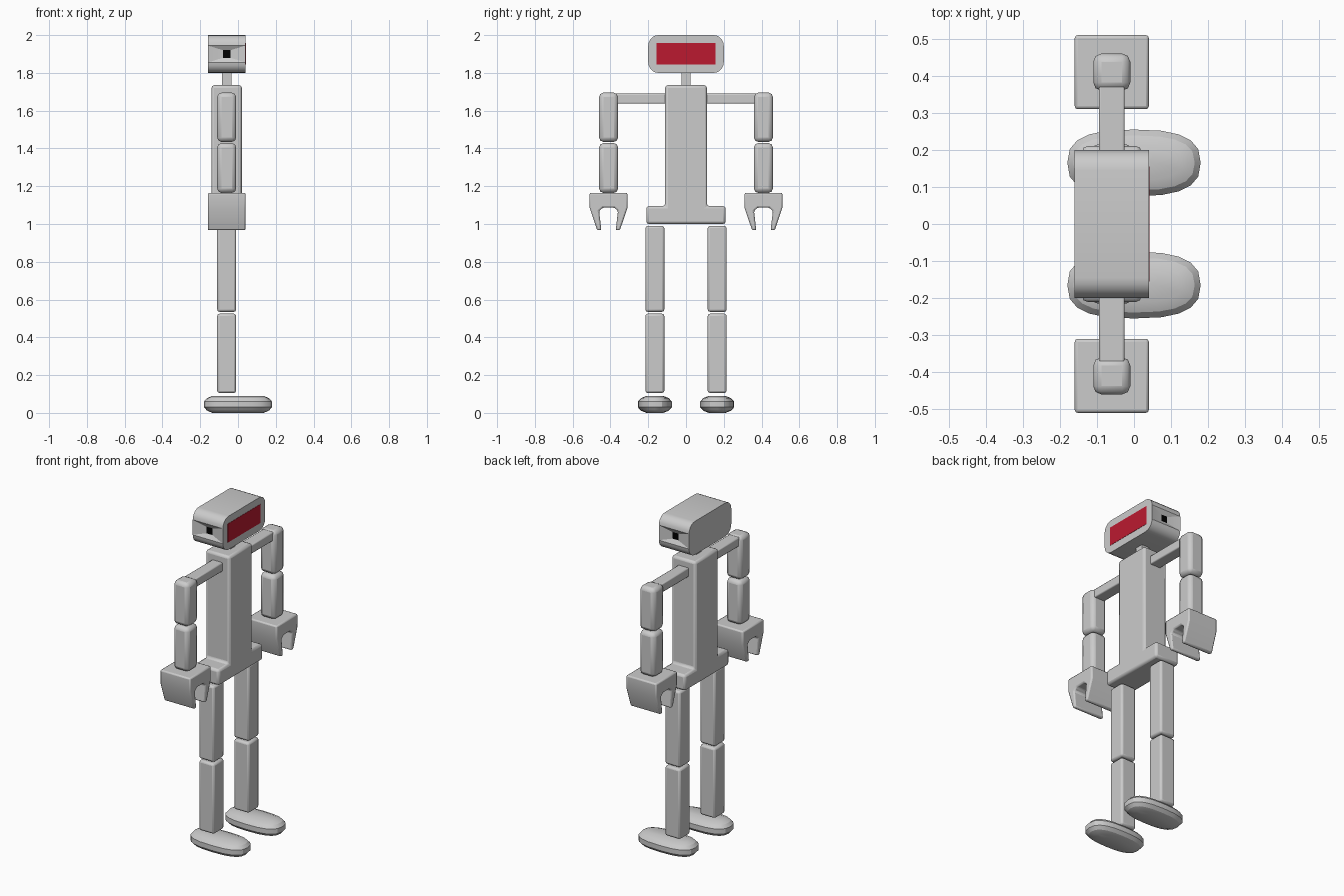
import bpy, bmesh, math
from mathutils import Vector

if "Cube" in bpy.data.objects:
    bpy.data.objects.remove(bpy.data.objects["Cube"])

CX = -0.06  # body centre line in x


def material(name, rgb):
    m = bpy.data.materials.new(name)
    m.diffuse_color = (*rgb, 1)
    m.use_nodes = True
    m.node_tree.nodes["Principled BSDF"].inputs["Base Color"].default_value = m.diffuse_color
    return m


def finish(name, bm, bevel=0, segments=2):
    bmesh.ops.recalc_face_normals(bm, faces=bm.faces)
    me = bpy.data.meshes.new(name)
    bm.to_mesh(me)
    bm.free()
    ob = bpy.data.objects.new(name, me)
    bpy.context.collection.objects.link(ob)
    if bevel:
        mod = ob.modifiers.new("bevel", 'BEVEL')
        mod.width, mod.segments = bevel, segments
        mod.limit_method = 'ANGLE'
    bpy.ops.object.select_all(action='DESELECT')
    ob.select_set(True)
    bpy.context.view_layer.objects.active = ob
    bpy.ops.object.shade_smooth_by_angle(angle=math.radians(25))
    return ob


def box(name, lo, hi, bevel=0, segments=2):
    bm = bmesh.new()
    bmesh.ops.create_cube(bm, size=1)
    lo, hi = Vector(lo), Vector(hi)
    for v in bm.verts:
        v.co = (lo + hi) / 2 + v.co * (hi - lo)
    return finish(name, bm, bevel, segments)


def extruded(points, x0, x1):
    # y-z profile extruded along x
    bm = bmesh.new()
    f = bm.faces.new([bm.verts.new((x0, y, z)) for y, z in points])
    r = bmesh.ops.extrude_face_region(bm, geom=[f])
    for v in r["geom"]:
        if isinstance(v, bmesh.types.BMVert):
            v.co.x = x1
    bmesh.ops.recalc_face_normals(bm, faces=bm.faces)
    return bm


red = material("visor_red", (0.5, 0.01, 0.03))
black = material("sensor_black", (0.0, 0.0, 0.0))
grey = material("body_grey", (0.8, 0.8, 0.8))

# Head: rounded profile with dented sides ending in black sensors
R = 0.055
pts = []
for k, (sy, sz) in enumerate([(1, 1), (-1, 1), (-1, -1), (1, -1)]):
    for i in range(6):
        a = math.radians(90 * k + 18 * i)
        pts.append((sy * (0.2 - R) + R * math.cos(a), 1.9 + sz * (0.1 - R) + R * math.sin(a)))
bm = extruded(pts, -0.16, 0.04)
for face in [f for f in bm.faces if abs(f.normal.y) > 0.99]:
    side = math.copysign(1, face.normal.y)
    bmesh.ops.inset_individual(bm, faces=[face], thickness=0.01)
    for v in face.verts:
        c = v.co
        v.co = (CX + math.copysign(0.02, c.x - CX), side * 0.185, 1.9 + math.copysign(0.02, c.z - 1.9))
    face.material_index = 1
head = finish("head", bm)
head.data.materials.append(grey)
head.data.materials.append(black)
visor = box("visor", (0.03, -0.155, 1.845), (0.0415, 0.155, 1.957))
visor.data.materials.append(red)

# Neck
box("neck", (-0.085, -0.025, 1.72), (-0.035, 0.025, 1.81))

# Torso with pelvis in one profile
half = [(0.21, 1.0), (0.21, 1.095), (0.11, 1.095), (0.11, 1.735)]
bm = extruded(half + [(-y, z) for y, z in reversed(half)], -0.14, 0.02)
finish("torso", bm, 0.014)

# Claw half-profile relative to the hand centre
claw = [(0.03, 1.087), (0.05, 1.07), (0.038, 0.967), (0.06, 0.967), (0.1, 1.085), (0.1, 1.165)]


def foot(name, cy):
    # stacked rounded outlines
    bm = bmesh.new()
    n, rings = 20, []
    for z, inset in [(0, 0.045), (0.012, 0.016), (0.03, 0), (0.06, 0), (0.078, 0.016), (0.09, 0.045)]:
        ring = []
        for i in range(n):
            a = 2 * math.pi * i / n
            c, s = math.cos(a), math.sin(a)
            ring.append(bm.verts.new((
                (0.18 - inset) * math.copysign(abs(c) ** 0.75, c),
                cy + (0.09 - inset) * math.copysign(abs(s) ** 0.75, s), z)))
        rings.append(ring)
    for a, b in zip(rings, rings[1:]):
        for i in range(n):
            j = (i + 1) % n
            bm.faces.new((a[i], a[j], b[j], b[i]))
    bm.faces.new(rings[0])
    bm.faces.new(rings[-1])
    finish(name, bm)


def limb(name, cy, z0, z1, bevel):
    box(name, (CX - 0.05, cy - 0.05, z0), (CX + 0.05, cy + 0.05, z1), bevel)


# Arms and legs on both sides
for side, s in (("right", -1), ("left", 1)):
    arm, leg = 0.41 * s, 0.165 * s
    ys = sorted((0.09 * s, 0.4 * s))
    box(side + "_shoulder_bar", (-0.095, ys[0], 1.637), (-0.025, ys[1], 1.69), 0.006)
    limb(side + "_upper_arm", arm, 1.435, 1.695, 0.022)
    limb(side + "_forearm", arm, 1.165, 1.428, 0.022)
    outline = [(arm + y, z) for y, z in claw] + [(arm - y, z) for y, z in reversed(claw)]
    finish(side + "_claw_hand", extruded(outline, -0.16, 0.04), 0.008)
    limb(side + "_thigh", leg, 0.535, 0.99, 0.012)
    limb(side + "_shin", leg, 0.105, 0.525, 0.012)
    foot(side + "_foot", leg)
